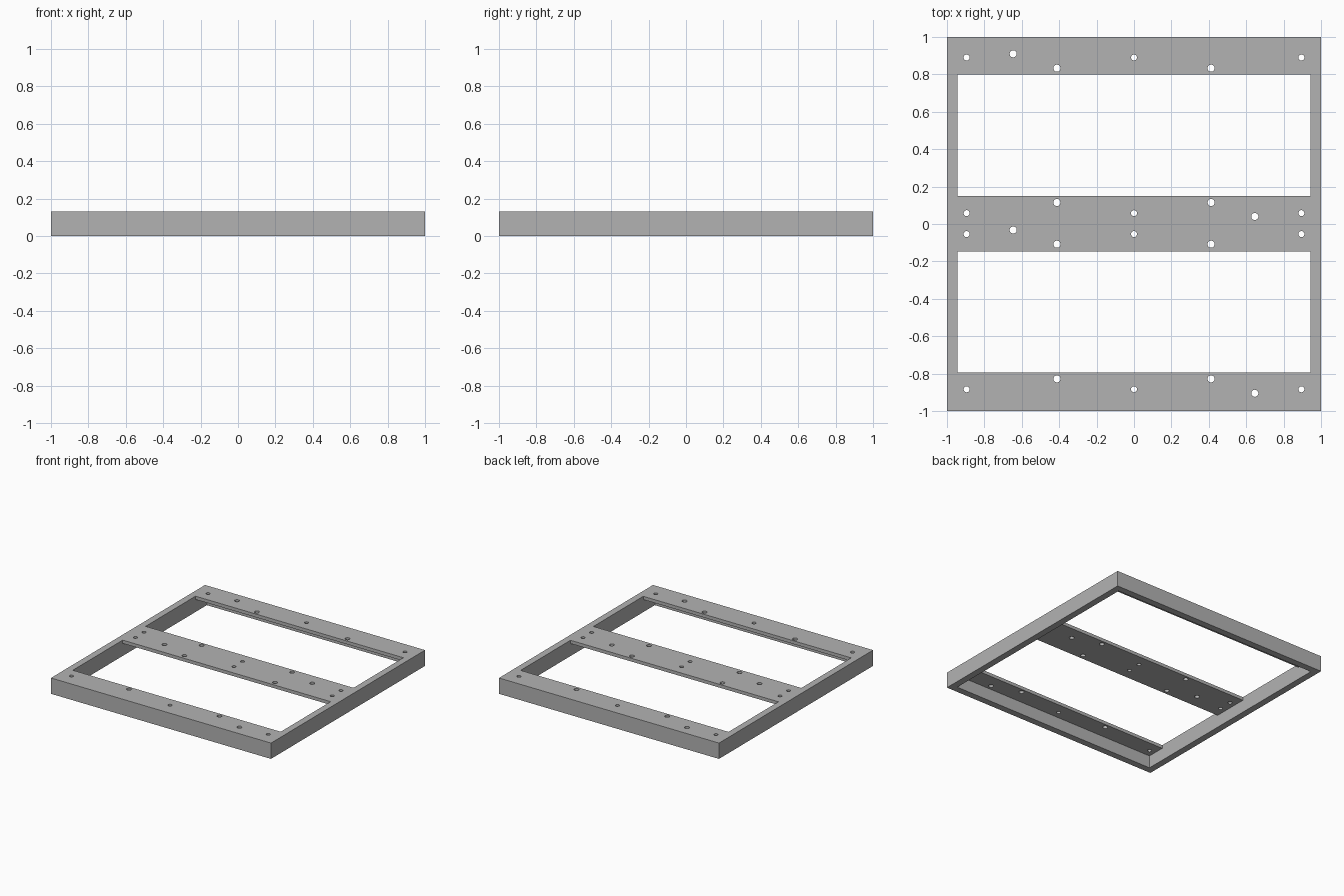
import bpy
import bmesh
from mathutils import Matrix, Vector

cube = bpy.data.objects.get("Cube")
if cube:
    bpy.data.objects.remove(cube, do_unlink=True)

HEIGHT = 0.13      # full height of the rim
PLATE = 0.027      # thickness of the top plates
INNER = 0.945      # half width inside the rim

grey = bpy.data.materials.new("plain grey")
grey.use_nodes = True
grey.diffuse_color = (0.45, 0.45, 0.45, 1)
grey.node_tree.nodes["Principled BSDF"].inputs["Base Color"].default_value = grey.diffuse_color


def add_box(bm, lo, hi):
    lo, hi = Vector(lo), Vector(hi)
    matrix = Matrix.Translation((lo + hi) / 2) @ Matrix.Diagonal((*(hi - lo), 1))
    bmesh.ops.create_cube(bm, size=1, matrix=matrix)


def add_hole(bm, x, y, radius):
    bmesh.ops.create_cone(bm, cap_ends=True, segments=24, radius1=radius,
                          radius2=radius, depth=0.4,
                          matrix=Matrix.Translation((x, y, HEIGHT)))


def finish(name, bm):
    mesh = bpy.data.meshes.new(name)
    bm.to_mesh(mesh)
    bm.free()
    mesh.materials.append(grey)
    obj = bpy.data.objects.new(name, mesh)
    bpy.context.collection.objects.link(obj)
    return obj


# Solid slab that becomes the frame
bm = bmesh.new()
add_box(bm, (-1, -1, 0), (1, 1, HEIGHT))
frame = finish("mounting_frame", bm)

# Hollow underside, leaving the rim and a thin top
bm = bmesh.new()
add_box(bm, (-INNER, -INNER, -0.1), (INNER, INNER, HEIGHT - PLATE))
cavity = finish("underside_cutter", bm)

# Two large openings, leaving front, middle and back plates
bm = bmesh.new()
for y0, y1 in ((-0.795, -0.147), (0.15, 0.798)):
    add_box(bm, (-INNER, y0, -0.1), (INNER, y1, 0.3))
openings = finish("opening_cutter", bm)

# Screw holes: rows of small and larger ones, plus offset pairs
bm = bmesh.new()
for y in (0.89, 0.058, -0.054, -0.884):
    for x in (-0.895, 0, 0.895):
        add_hole(bm, x, y, 0.016)
for y in (0.833, 0.115, -0.108, -0.828):
    for x in (-0.412, 0.412):
        add_hole(bm, x, y, 0.019)
for x, y in ((-0.646, 0.91), (0.646, 0.04), (-0.646, -0.032), (0.646, -0.905)):
    add_hole(bm, x, y, 0.019)
holes = finish("screw_hole_cutter", bm)

# Cut everything out of the slab
bpy.context.view_layer.objects.active = frame
for cutter in (cavity, openings, holes):
    mod = frame.modifiers.new(cutter.name, 'BOOLEAN')
    mod.operation = 'DIFFERENCE'
    mod.solver = 'EXACT'
    mod.object = cutter
    bpy.ops.object.modifier_apply(modifier=mod.name)
    bpy.data.objects.remove(cutter, do_unlink=True)

# Crisp plates, rounded hole walls
frame.select_set(True)
bpy.ops.object.shade_smooth_by_angle()
